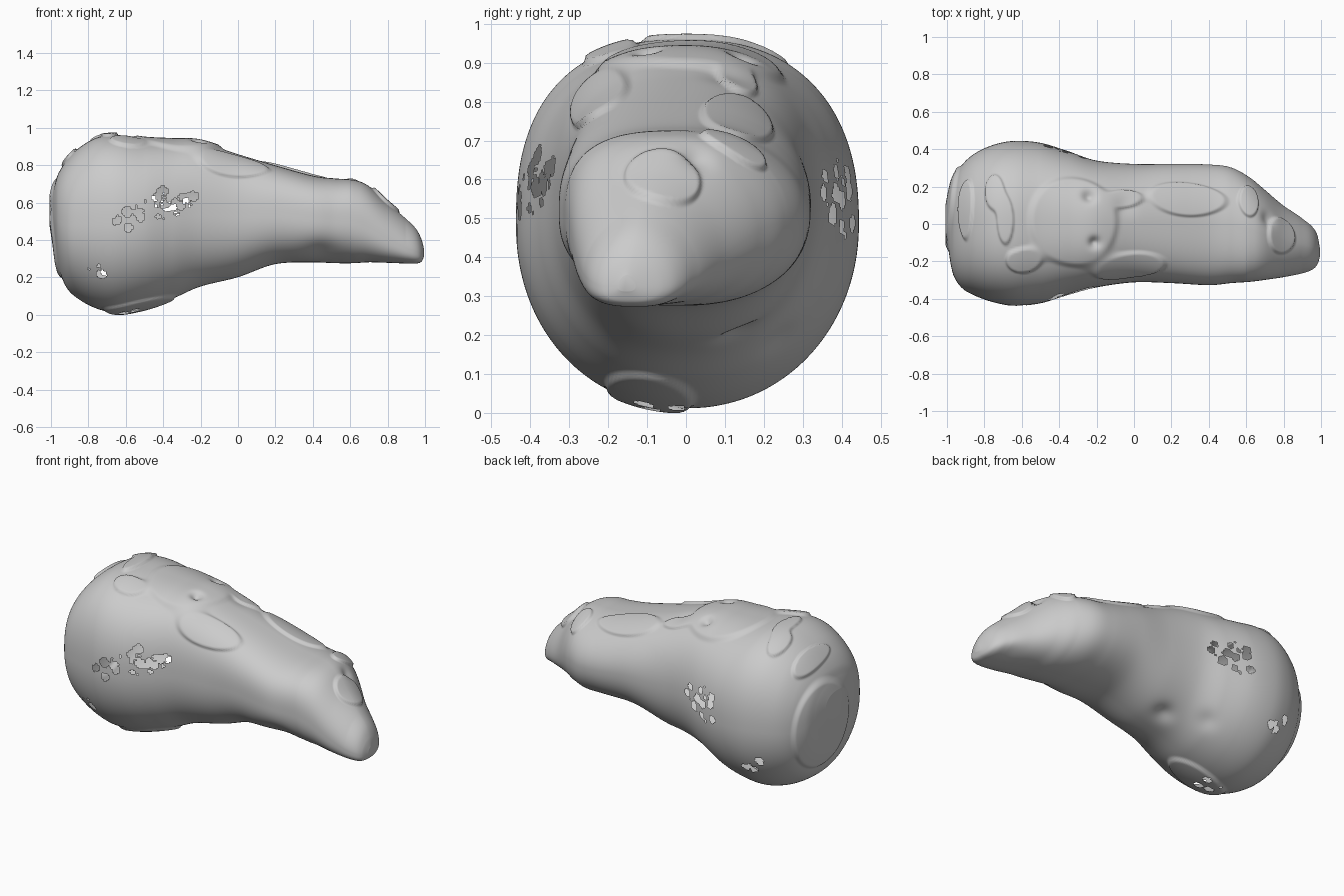
import bpy, bmesh, math, random
from mathutils import Vector

random.seed(4)

# Stations along the stone: x, top z, bottom z, max y, min y
ST = [(-1.0, .64, .48, .10, -.12), (-.985, .70, .38, .18, -.22), (-.965, .76, .25, .25, -.29),
      (-.92, .83, .14, .325, -.35), (-.85, .90, .075, .385, -.39), (-.75, .955, .025, .43, -.425),
      (-.64, .966, .006, .45, -.443), (-.5, .945, .03, .44, -.43), (-.35, .937, .08, .395, -.385),
      (-.2, .93, .145, .345, -.345), (0, .865, .195, .327, -.318), (.2, .805, .265, .327, -.322),
      (.4, .75, .274, .324, -.333), (.52, .735, .27, .308, -.322), (.62, .727, .27, .255, -.315),
      (.7, .695, .275, .19, -.305), (.8, .605, .272, .105, -.29), (.9, .52, .268, .04, -.27),
      (.955, .465, .268, -.005, -.25), (.985, .41, .28, -.055, -.22), (1.0, .355, .31, -.13, -.175)]


def station(s):
    # Catmull-Rom blend between stations, s in 0..1
    f = s * (len(ST) - 1)
    i = min(int(f), len(ST) - 2)
    t = f - i
    p = [ST[min(max(i + k, 0), len(ST) - 1)] for k in (-1, 0, 1, 2)]
    return [.5 * (2 * b + (c - a) * t + (2 * a - 5 * b + 4 * c - d) * t * t
                  + (3 * b - a - 3 * c + d) * t ** 3) for a, b, c, d in zip(*p)]


def point(s, ang):
    # Cross-section: four quarter superellipses that change along the length
    x, zt, zb, yr, yl = station(s)
    k = min(max((x + .5) / .8, 0), 1)          # 1 = neck
    m = min(max((x - .6) / .3, 0), 1)          # 1 = tip
    cy = (yr + yl) / 2
    cz = zb + (zt - zb) * (.5 - .14 * m)
    c, q = math.cos(ang), math.sin(ang)
    if q > 0:
        n = 2.35 - .35 * k - .2 * m if c > 0 else 2.5 + .3 * k - 1.0 * m
    else:
        n = 2.05 + .2 * k if c > 0 else 2.1 + .3 * k + .5 * m
    hz = zt - cz if q > 0 else cz - zb
    r = (abs(c / ((yr - yl) / 2)) ** n + abs(q / hz) ** n) ** (-1 / n)
    return Vector((x, cy + r * c, cz + r * q))


def normal(s, ang):
    s = min(max(s, .004), .996)
    ds = point(s + .004, ang) - point(s - .004, ang)
    da = point(s, ang + .02) - point(s, ang - .02)
    return da.cross(ds).normalized()


# Raised patches (centre, radii) with a stepped rim
PATCH = [((-.32, .02, .94), (.24, .25, .2)), ((-.02, -.23, .80), (.2, .09, .08)),
         ((-.04, .14, .88), (.07, .04, .1)), ((-.75, .18, .95), (.05, .1, .12)),
         ((-.69, .02, .96), (.04, .12, .12)), ((-.6, -.2, .93), (.08, .06, .12)),
         ((-.9, .1, .85), (.04, .18, .09)), ((-.98, .1, .45), (.09, .25, .28)),
         ((.3, .14, .77), (.24, .1, .1)), ((.62, .14, .70), (.05, .1, .09)),
         ((.78, -.06, .6), (.1, .10, .10)), ((-.5, -.1, .03), (.22, .12, .1))]
# Dents (centre, radius, depth)
DENT = [((-.05, .1, .88), .07, .01), ((-.21, -.1, .93), .035, .03), ((-.24, .15, .92), .04, .03),
        ((.72, .03, .66), .05, .015), ((-.1, .14, .19), .07, .02), ((-.3, .28, .15), .07, .025),
        ((.45, -.28, .3), .12, .02), ((.88, -.02, .33), .07, .012)]


def relief(p):
    w = sum(math.exp(-1.2 * sum(((p[k] - c[k]) / r[k]) ** 2 for k in range(3))) for c, r in PATCH)
    t = min(max((w - .25) / .13, 0), 1)
    h = -.006 + .014 * t * t * (3 - 2 * t)
    for c, r, d in DENT:
        h -= d * math.exp(-((p - Vector(c)).length / r) ** 2 * 1.5)
    return h


# Clusters of small pits through the skin: length position, angle, spreads, count
pits = []
for s0, a0, ds, da, count in ((.4, math.pi - .2, .04, .16, 26), (.33, math.pi - .15, .025, .13, 14),
                              (.38, .15, .035, .18, 22), (.26, -.6, .025, .12, 8),
                              (.25, math.pi + .6, .015, .1, 3), (.33, -1.75, .03, .25, 6)):
    for _ in range(count):
        pits.append((point(random.gauss(s0, ds * .6), random.gauss(a0, da * .6)),
                     random.uniform(.006, .03)))

# Single hollow skin
NS, NA = 300, 300
bm = bmesh.new()
rings = []
for i in range(NS + 1):
    ring = []
    for j in range(NA):
        s, a = i / NS, math.tau * j / NA
        p = point(s, a)
        ring.append(bm.verts.new(p + normal(s, a) * relief(p)))
    rings.append(ring)
for a, b in zip(rings, rings[1:]):
    for j in range(NA):
        quad = (a[j], a[(j + 1) % NA], b[(j + 1) % NA], b[j])
        mid = (quad[0].co + quad[2].co) / 2
        if not any((mid - c).length < r for c, r in pits):
            bm.faces.new(quad).smooth = True
for end in (rings[0], rings[-1]):
    bm.faces.new(end).smooth = True
bmesh.ops.recalc_face_normals(bm, faces=bm.faces[:])
me = bpy.data.meshes.new("stone_body")
bm.to_mesh(me)
bm.free()
stone = bpy.data.objects.new("stone_body", me)
bpy.context.collection.objects.link(stone)
